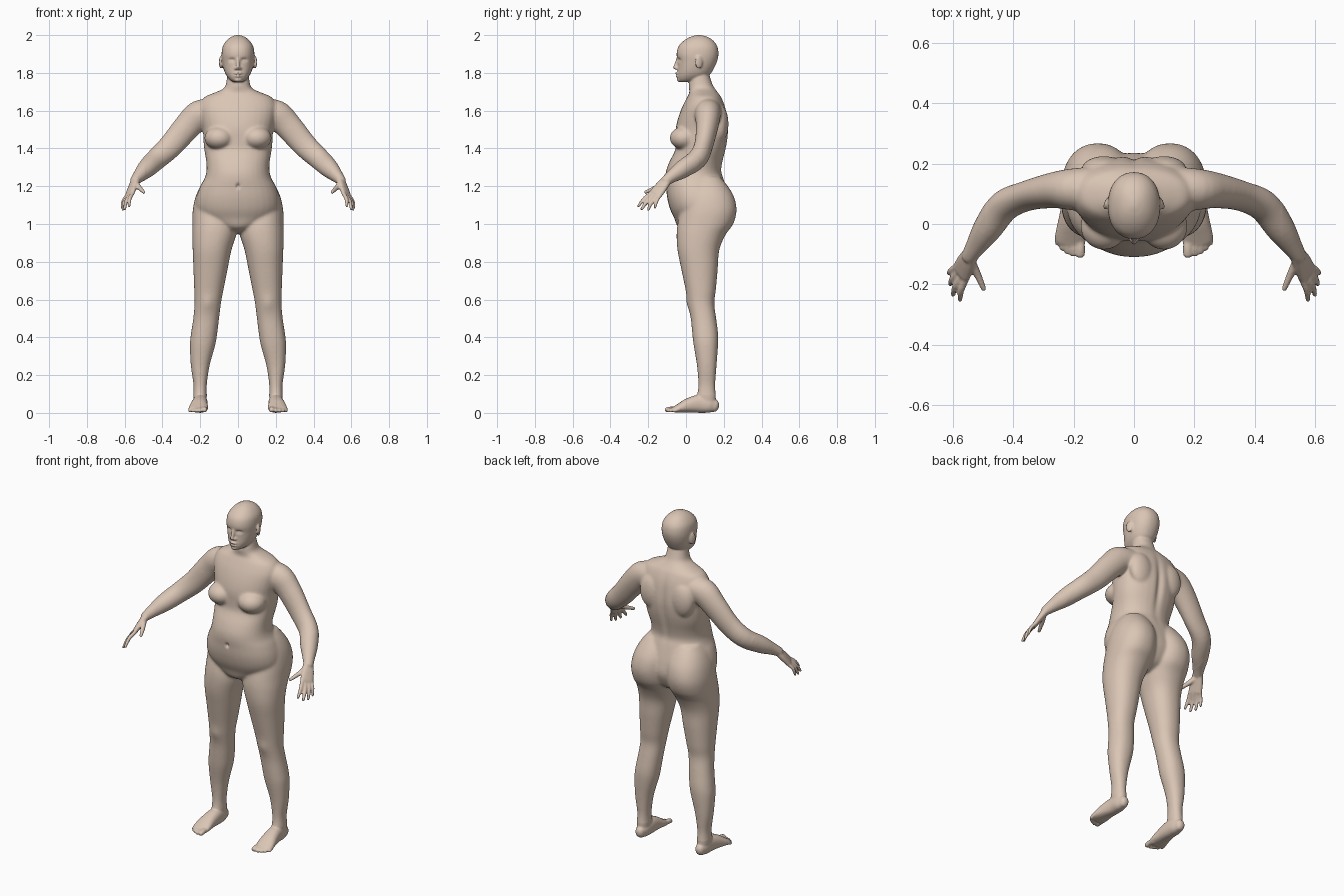
import bpy, bmesh, math
from mathutils import Vector, Matrix

bm = bmesh.new()


def spline(rows, steps=4):
    """Catmull-Rom through rows of numbers."""
    out = []
    for i in range(len(rows) - 1):
        a, b, c, d = rows[max(i - 1, 0)], rows[i], rows[i + 1], rows[min(i + 2, len(rows) - 1)]
        for k in range(steps):
            t = k / steps
            out.append([0.5 * (2 * q + (r - p) * t + (2 * p - 5 * q + 4 * r - s) * t * t
                               + (3 * q - p - 3 * r + s) * t ** 3) for p, q, r, s in zip(a, b, c, d)])
    return out + [list(rows[-1])]


def skin(rings, side):
    """Join rings of points into a closed shell, mirrored when side is -1."""
    vs = [[bm.verts.new((p.x * side, p.y, p.z)) for p in r] for r in rings]
    n, faces = len(vs[0]), []
    for a, b in zip(vs, vs[1:]):
        faces += [bm.faces.new((a[i], a[(i + 1) % n], b[(i + 1) % n], b[i])) for i in range(n)]
    faces += [bm.faces.new(vs[0]), bm.faces.new(vs[-1])]
    bmesh.ops.recalc_face_normals(bm, faces=faces)


def oval(c, u, v, e=2.0, n=32):
    pts = []
    for i in range(n):
        a = 2 * math.pi * i / n
        f = lambda w: math.copysign(abs(w) ** (2 / e), w)
        pts.append(c + u * f(math.cos(a)) + v * f(math.sin(a)))
    return pts


def stack(rows, side=1, e=2.2):
    """Level slices: z, x min, x max, y front, y back."""
    skin([oval(Vector(((x0 + x1) / 2, (y0 + y1) / 2, z)), Vector(((x1 - x0) / 2, 0, 0)),
               Vector((0, (y1 - y0) / 2, 0)), e) for z, x0, x1, y0, y1 in spline(rows)], side)


def tube(rows, side=1, ref=(0, 1, 0), e=2.0):
    """Slices along a path: x, y, z, radius across ref, radius along ref. Rounded ends."""
    rows, ref, rings = spline(rows), Vector(ref), []
    for i, r in enumerate(rows):
        t = (Vector(rows[min(i + 1, len(rows) - 1)][:3]) - Vector(rows[max(i - 1, 0)][:3])).normalized()
        u = t.cross(ref).normalized()
        v = u.cross(t)
        c = Vector(r[:3])
        ring = [oval(c, u * r[3], v * r[4], e, 20)]
        cap = min(r[3], r[4])
        ends = [oval(c + t * cap * h * (-1 if i == 0 else 1), u * r[3] * w, v * r[4] * w, e, 20)
                for h, w in ((0.5, 0.87), (0.85, 0.53), (0.97, 0.2))]
        if i == 0:
            ring = ends[::-1] + ring
        elif i == len(rows) - 1:
            ring += ends
        rings += ring
    skin(rings, side)


def ball(c, r, side=1, rot=0):
    m = (Matrix.Translation((c[0] * side, c[1], c[2])) @ Matrix.Rotation(rot * side, 4, 'Z')
         @ Matrix.Diagonal((*r, 1)))
    bmesh.ops.create_uvsphere(bm, u_segments=28, v_segments=18, radius=1, matrix=m)


# Torso and neck
stack([(z, -w, w, f, b) for z, w, f, b in (
    (1.80, .055, .03, .12), (1.74, .064, .015, .14), (1.715, .08, .016, .155), (1.695, .125, .018, .17),
    (1.67, .18, .005, .188), (1.62, .205, -.02, .208), (1.56, .198, -.042, .22), (1.5, .186, -.055, .225),
    (1.44, .183, -.055, .22), (1.39, .178, -.058, .21), (1.33, .168, -.088, .195), (1.28, .167, -.106, .188),
    (1.24, .178, -.11, .2), (1.2, .2, -.106, .212), (1.14, .22, -.1, .228), (1.08, .222, -.085, .236),
    (1.03, .19, -.062, .222), (.98, .1, -.04, .19), (.95, .03, .02, .13))])

# Head
stack([(z, -w, w, f, b) for z, w, f, b in (
    (1.752, .024, -.032, .03), (1.765, .044, -.042, .08), (1.79, .064, -.046, .125), (1.82, .076, -.044, .146),
    (1.86, .084, -.044, .164), (1.9, .087, -.05, .172), (1.94, .081, -.04, .166), (1.97, .062, -.012, .145),
    (1.99, .037, .022, .115), (2.0, .01, .055, .08))])
tube([(0, -.044, 1.875, .008, .008), (0, -.051, 1.85, .009, .009), (0, -.058, 1.828, .011, .01)], ref=(1, 0, 0))
ball((0, -.046, 1.797), (.022, .012, .007))
ball((0, -.043, 1.783), (.02, .012, .007))
ball((0, -.034, 1.764), (.02, .014, .013))

leg = [(1.25, .04, .165, .03, .18), (1.2, .012, .2, .0, .222), (1.14, .0, .226, -.02, .256),
       (1.07, .0, .24, -.03, .268), (1.0, .0, .242, -.045, .25), (.94, .01, .242, -.05, .208),
       (.86, .035, .24, -.045, .176), (.76, .055, .236, -.025, .168), (.65, .077, .232, -.002, .158),
       (.58, .09, .23, .01, .15), (.5, .1, .237, .025, .16), (.42, .11, .249, .033, .17),
       (.36, .12, .255, .04, .17), (.25, .15, .25, .058, .162), (.15, .165, .236, .065, .155),
       (.09, .165, .237, .06, .158), (.03, .17, .232, .07, .155)]
arm = [(.12, .12, 1.6, .06, .07), (.2, .115, 1.58, .078, .07), (.265, .112, 1.52, .073, .06),
       (.355, .093, 1.415, .065, .05), (.43, .06, 1.345, .058, .052), (.485, -.015, 1.292, .05, .048),
       (.525, -.075, 1.252, .034, .034), (.545, -.105, 1.23, .026, .028)]
palm = [(.54, -.1, 1.235, .02, .028), (.556, -.128, 1.2, .018, .036), (.572, -.16, 1.16, .014, .04)]
foot = [(.2, .148, .038, .028, .034), (.2, .12, .043, .037, .043), (.2, .07, .048, .04, .048),
        (.205, .015, .04, .045, .039), (.209, -.03, .027, .051, .026), (.211, -.058, .019, .05, .017)]
fingers = [((.556, -.183, 1.165), (.576, -.252, 1.095), .0105), ((.568, -.17, 1.155), (.6, -.234, 1.08), .011),
           ((.58, -.155, 1.15), (.609, -.2, 1.077), .0105), ((.588, -.138, 1.15), (.614, -.165, 1.086), .0095)]
toes = [(.178, -.1, .016), (.202, -.1, .011), (.22, -.092, .011), (.237, -.08, .011), (.252, -.062, .011)]

for s in (1, -1):
    stack(leg, s)
    tube(arm, s)
    tube(palm, s, ref=(.035, .06, -.015), e=2.5)
    # Fingers and thumb, slightly arched
    for a, b, r in fingers:
        a, b = Vector(a), Vector(b)
        m = (a + b) / 2 + Vector((.007, -.003, .004))
        tube([(*a, r, r), (*m, r, r), (*b, r * .75, r * .75)], s, ref=(1, 0, 0))
    tube([(.543, -.122, 1.215, .017, .017), (.52, -.165, 1.19, .013, .013), (.498, -.215, 1.168, .009, .009)],
         s, ref=(0, 0, 1))
    # Foot and toes
    tube(foot, s, ref=(0, 0, 1), e=2.3)
    for x, y, r in toes:
        tube([(.21 + (x - .21) * .9, -.045, .018, r, r), (x, y + .025, .02, r, r * .9), (x, y, r, r, r * .85)],
             s, ref=(0, 0, 1))
    # Breast, shoulder blade, ear, nostril, eye
    ball((.1, -.008, 1.455), (.078, .078, .062), s)
    ball((.1, .18, 1.53), (.075, .045, .1), s)
    ball((.091, .068, 1.856), (.008, .021, .034), s, .35)
    ball((.011, -.046, 1.824), (.009, .011, .008), s)

mesh = bpy.data.meshes.new("body")
bm.to_mesh(mesh)
bm.free()
body = bpy.data.objects.new("body", mesh)
bpy.context.collection.objects.link(body)
bpy.context.view_layer.objects.active = body
body.select_set(True)

# Fuse every part into one skin
fuse = body.modifiers.new("fuse", 'REMESH')
fuse.mode = 'VOXEL'
fuse.voxel_size = .0052
bpy.ops.object.modifier_apply(modifier="fuse")

# Blend the joints, more on the trunk and limbs than on face, hands and feet
bm = bmesh.new()
bm.from_mesh(mesh)
trunk = [v for v in bm.verts if .1 < v.co.z < 1.74 and abs(v.co.x) < .49]
for verts, times in ((list(bm.verts), 2), (trunk, 14)):
    for _ in range(times):
        bmesh.ops.smooth_vert(bm, verts=verts, factor=.5, use_axis_x=True, use_axis_y=True, use_axis_z=True)

# Soft pushes: centre, reach per axis, shift in y (eye sockets, eyes, mouth, navel, spine, knees)
pushes = [((0, -.05, 1.79), (.022, .03, .003), .005), ((0, -.11, 1.2), (.009, .05, .012), .014),
          ((0, .22, 1.45), (.02, .06, .16), -.012)]
for s in (1, -1):
    pushes += [((s * .033, -.045, 1.868), (.015, .03, .009), .012), ((s * .033, -.04, 1.866), (.008, .03, .005), -.007),
               ((s * .16, .01, .58), (.03, .04, .04), -.006)]
for v in bm.verts:
    for c, r, d in pushes:
        q = sum(((v.co[i] - c[i]) / r[i]) ** 2 for i in range(3))
        if q < 9:
            v.co.y += d * math.exp(-q)
    v.co.z = max(v.co.z, 0)
bm.to_mesh(mesh)
bm.free()

skin_mat = bpy.data.materials.new("skin")
skin_mat.diffuse_color = (.7, .56, .46, 1)
mesh.materials.clear()
mesh.materials.append(skin_mat)
bpy.ops.object.shade_smooth()
